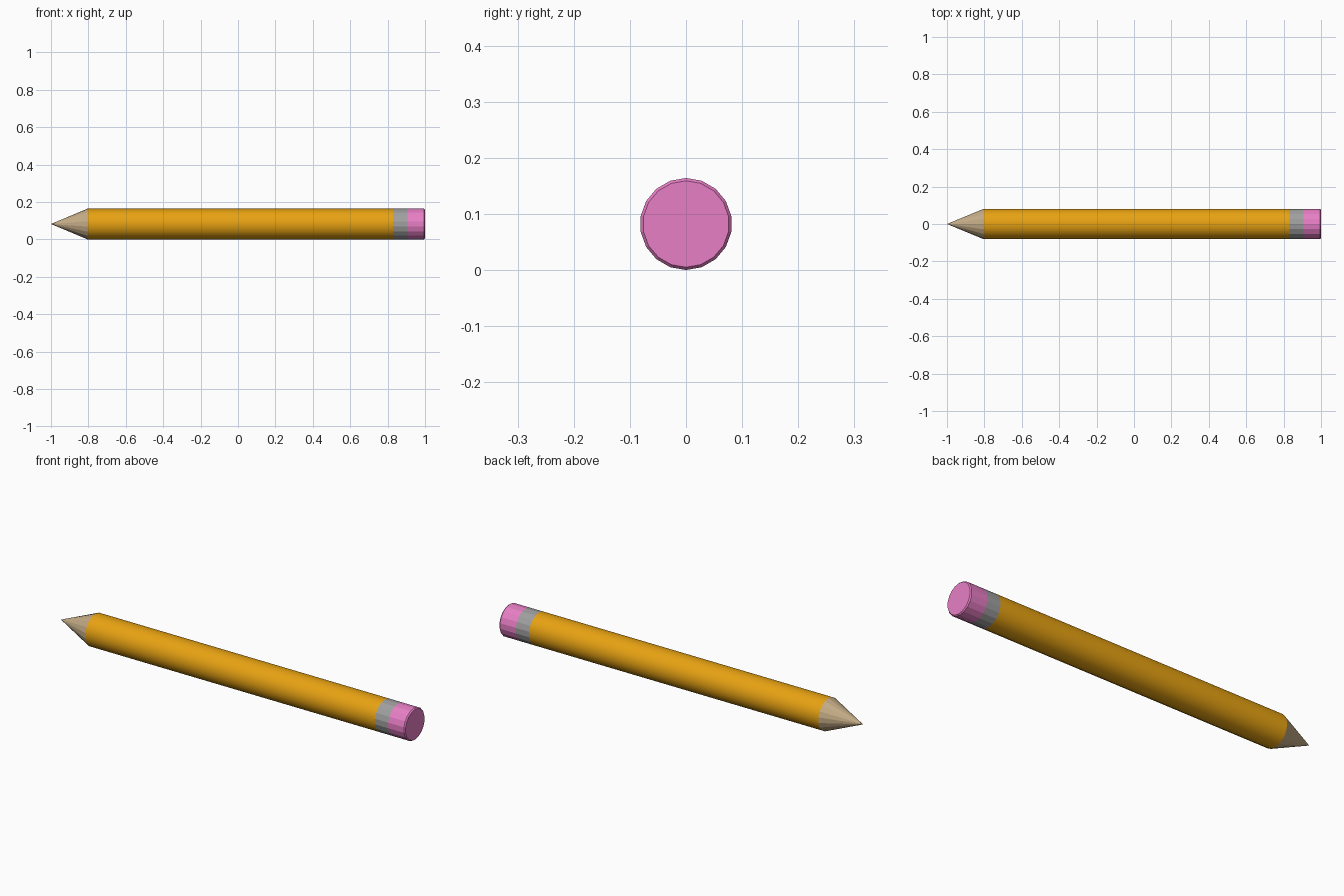
import bpy, math

if "Cube" in bpy.data.objects:
    bpy.data.objects.remove(bpy.data.objects["Cube"])

SIDES = 18
R = 0.082


def material(name, rgb):
    m = bpy.data.materials.new(name)
    m.diffuse_color = (*rgb, 1)
    m.use_nodes = True
    m.node_tree.nodes["Principled BSDF"].inputs["Base Color"].default_value = m.diffuse_color
    return m


def lathe(name, profile, mat, smooth=False):
    """Spin (x, radius) points around the pencil axis; radius 0 makes a point."""
    verts, rings, faces = [], [], []
    for x, r in profile:
        n = SIDES if r > 0 else 1
        rings.append(list(range(len(verts), len(verts) + n)))
        for i in range(n):
            a = 2 * math.pi * i / SIDES
            verts.append((x, -r * math.sin(a), R + r * math.cos(a)))
    for a, b in zip(rings, rings[1:]):
        for i in range(SIDES):
            j = (i + 1) % SIDES
            if len(a) == 1:
                faces.append((a[0], b[j], b[i]))
            else:
                faces.append((a[i], a[j], b[j], b[i]))
    # Flat end caps
    if len(rings[0]) > 1:
        faces.append(rings[0][::-1])
    faces.append(rings[-1])
    # Outward winding for this spin direction
    faces = [tuple(f) for f in faces]
    me = bpy.data.meshes.new(name)
    me.from_pydata(verts, [], faces)
    me.materials.append(mat)
    ob = bpy.data.objects.new(name, me)
    bpy.context.collection.objects.link(ob)
    import bmesh
    bm = bmesh.new()
    bm.from_mesh(me)
    bmesh.ops.recalc_face_normals(bm, faces=bm.faces[:])
    bm.to_mesh(me)
    bm.free()
    if smooth:
        bpy.ops.object.select_all(action='DESELECT')
        ob.select_set(True)
        bpy.context.view_layer.objects.active = ob
        bpy.ops.object.shade_smooth_by_angle(angle=math.radians(30))
    return ob


wood = material("bare wood", (0.55, 0.41, 0.24))
yellow = material("yellow paint", (0.80, 0.36, 0.006))
grey = material("grey metal", (0.35, 0.35, 0.35))
pink = material("pink rubber", (0.80, 0.21, 0.56))

# Sharpened tip, painted shaft, metal band, rubber with bevelled rim
lathe("sharpened_tip", [(-1.0, 0), (-0.805, R)], wood)
lathe("shaft", [(-0.805, R), (0.83, R)], yellow, smooth=True)
lathe("metal_band", [(0.83, R), (0.905, R)], grey)
lathe("eraser", [(0.905, R), (0.994, R), (1.0, R - 0.005)], pink)
